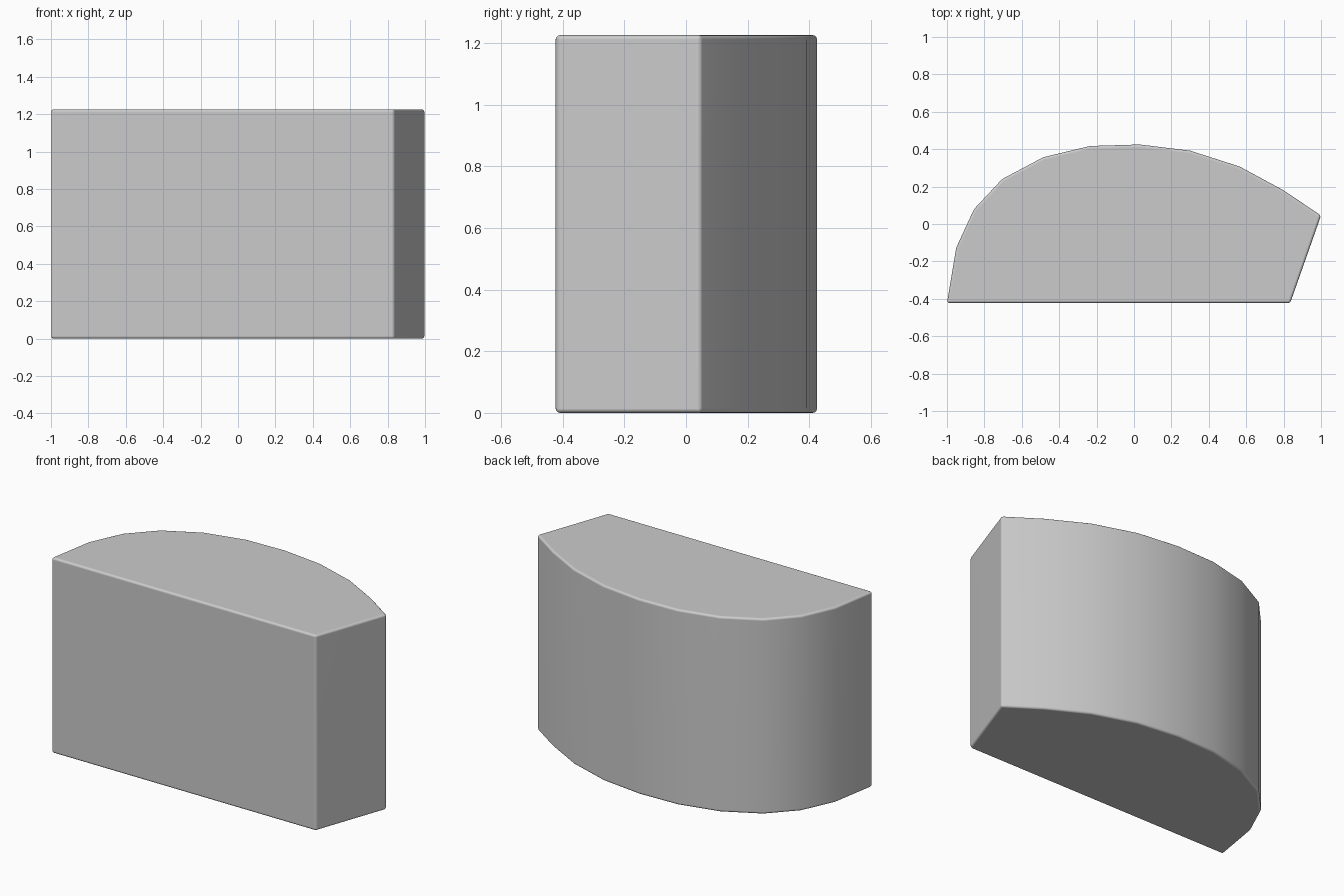
import bpy
import bmesh

if "Cube" in bpy.data.objects:
    bpy.data.objects.remove(bpy.data.objects["Cube"])

HEIGHT = 1.226

# Plan outline: straight front, slanted right end, curved back
outline = [(-1.0, -0.423), (0.835, -0.423), (1.0, 0.045), (0.80, 0.18),
           (0.565, 0.307), (0.30, 0.392), (0.03, 0.425), (-0.235, 0.417),
           (-0.485, 0.357), (-0.705, 0.24), (-0.855, 0.08), (-0.95, -0.125)]

# Extrude the outline upwards
bm = bmesh.new()
base = bm.faces.new([bm.verts.new((x, y, 0)) for x, y in outline])
ext = bmesh.ops.extrude_face_region(bm, geom=[base], use_keep_orig=True)
top_verts = [g for g in ext["geom"] if isinstance(g, bmesh.types.BMVert)]
bmesh.ops.translate(bm, verts=top_verts, vec=(0, 0, HEIGHT))
bmesh.ops.recalc_face_normals(bm, faces=bm.faces)

# Small rounded edges on the sharp corners only
sharp = [e for e in bm.edges if e.calc_face_angle(0) > 0.6]
bmesh.ops.bevel(bm, geom=sharp, offset=0.014, segments=3, profile=0.5,
                affect='EDGES', clamp_overlap=True)

mesh = bpy.data.meshes.new("curved_block")
bm.to_mesh(mesh)
bm.free()
block = bpy.data.objects.new("curved_block", mesh)
bpy.context.collection.objects.link(block)

# Smooth shading with face-weighted normals keeps the big faces flat
mesh.shade_smooth()
weighted = block.modifiers.new("weighted_normals", 'WEIGHTED_NORMAL')
weighted.keep_sharp = True
